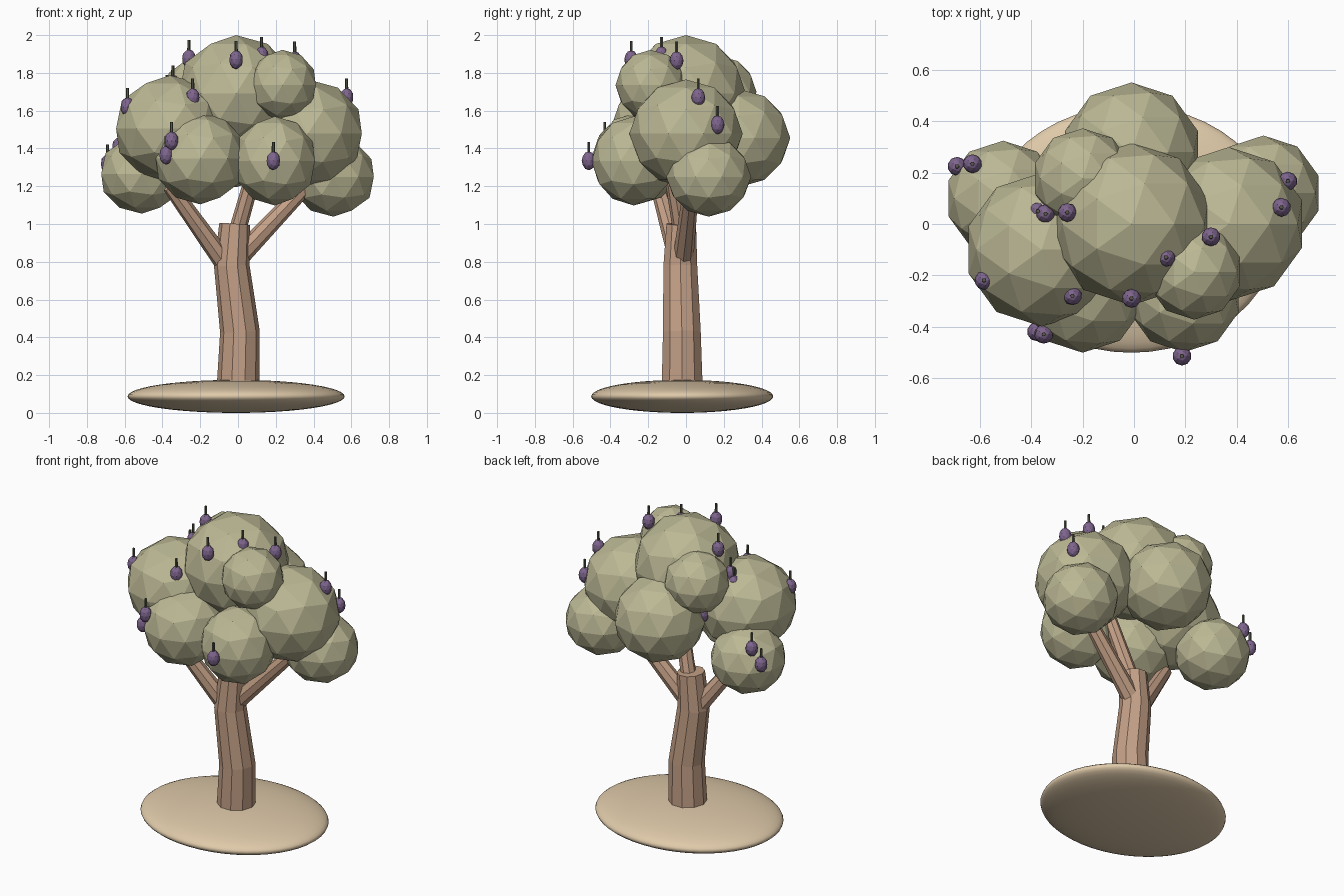
import bpy, bmesh, math
from mathutils import Vector, Matrix

if "Cube" in bpy.data.objects:
    bpy.data.objects.remove(bpy.data.objects["Cube"])


def material(name, rgb):
    m = bpy.data.materials.new(name)
    m.diffuse_color = (*rgb, 1)
    m.use_nodes = True
    m.node_tree.nodes["Principled BSDF"].inputs["Base Color"].default_value = m.diffuse_color
    return m


BARK = material("bark", (0.55, 0.35, 0.24))
LEAF = material("leaves", (0.50, 0.48, 0.30))
SAND = material("ground", (0.74, 0.59, 0.40))
PLUM = material("fruit_skin", (0.21, 0.13, 0.27))
STEM = material("stem", (0.10, 0.10, 0.07))


def add_object(name, bm, mat, smooth=False):
    bmesh.ops.recalc_face_normals(bm, faces=bm.faces)
    for f in bm.faces:
        f.smooth = smooth
    me = bpy.data.meshes.new(name)
    bm.to_mesh(me)
    bm.free()
    me.materials.append(mat)
    ob = bpy.data.objects.new(name, me)
    bpy.context.collection.objects.link(ob)
    return ob


def ball(name, centre, rxy, rz, mat):
    """Faceted icosphere, slightly squashed in height."""
    bm = bmesh.new()
    mtx = Matrix.Translation(centre) @ Matrix.Diagonal((rxy, rxy, rz, 1))
    bmesh.ops.create_icosphere(bm, subdivisions=2, radius=1, matrix=mtx)
    return add_object(name, bm, mat)


def tube(name, path, sides, mat):
    """Capped tapered tube through (x, y, z, radius) points."""
    bm = bmesh.new()
    pts = [Vector(p[:3]) for p in path]
    rings = []
    for i, p in enumerate(pts):
        d = pts[min(i + 1, len(pts) - 1)] - pts[max(i - 1, 0)]
        rot = Vector((0, 0, 1)).rotation_difference(d)
        ring = []
        for k in range(sides):
            a = 2 * math.pi * k / sides
            ring.append(bm.verts.new(p + rot @ Vector((math.cos(a), math.sin(a), 0)) * path[i][3]))
        rings.append(ring)
    for lo, hi in zip(rings, rings[1:]):
        for k in range(sides):
            n = (k + 1) % sides
            bm.faces.new((lo[k], lo[n], hi[n], hi[k]))
    bm.faces.new(rings[0][::-1])
    bm.faces.new(rings[-1])
    return add_object(name, bm, mat)


# Ground mound: smooth flattened ellipsoid
bm = bmesh.new()
bmesh.ops.create_uvsphere(
    bm, u_segments=48, v_segments=24, radius=1,
    matrix=Matrix.Translation((-0.01, -0.02, 0.0875)) @ Matrix.Diagonal((0.575, 0.482, 0.0875, 1)))
add_object("ground_mound", bm, SAND, smooth=True)

# Trunk and branches
tube("trunk", [(0, -0.02, 0.1, 0.115), (0.01, -0.022, 0.43, 0.105),
               (-0.033, -0.03, 0.78, 0.094), (-0.017, -0.025, 1.0, 0.082)], 10, BARK)
tube("left_branch", [(-0.06, -0.03, 0.78, 0.055), (-0.36, -0.15, 1.2, 0.04)], 8, BARK)
tube("right_branch", [(0.0, -0.015, 0.82, 0.055), (0.38, 0.03, 1.22, 0.04)], 8, BARK)
tube("middle_branch", [(-0.01, -0.02, 0.94, 0.046), (0.11, -0.09, 1.36, 0.04)], 8, BARK)

# Foliage clumps: x, y, z, radius, half height
clumps = {
    "top": (-0.01, 0, 1.69, 0.317, 0.31),
    "right_middle": (0.37, 0, 1.478, 0.30, 0.287),
    "left_middle": (-0.36, -0.10, 1.505, 0.30, 0.282),
    "back": (-0.01, 0.28, 1.455, 0.272, 0.26),
    "front_left": (-0.20, -0.255, 1.347, 0.247, 0.243),
    "front_right": (0.195, -0.277, 1.334, 0.223, 0.236),
    "upper_front": (0.235, -0.187, 1.735, 0.186, 0.187),
    "upper_back": (-0.20, 0.178, 1.70, 0.195, 0.19),
    "low_left": (-0.51, 0.10, 1.265, 0.225, 0.21),
    "low_right": (0.505, 0.12, 1.25, 0.225, 0.211),
}
for name, (x, y, z, r, h) in clumps.items():
    ball("foliage_" + name, (x, y, z), r, h, LEAF)

# Fruits, each with an upright stem
fruits = [(-0.585, -0.22, 1.62), (-0.24, -0.28, 1.67), (-0.01, -0.29, 1.87),
          (0.30, -0.05, 1.865), (0.125, -0.13, 1.89), (0.575, 0.065, 1.67),
          (0.60, 0.167, 1.525), (0.187, -0.515, 1.335), (-0.352, -0.43, 1.44),
          (-0.38, -0.42, 1.365), (-0.26, 0.045, 1.875), (-0.345, 0.04, 1.74),
          (-0.375, 0.05, 1.69), (-0.63, 0.235, 1.41), (-0.69, 0.225, 1.32),
          (-0.24, 0.17, 1.50)]
for i, (x, y, z) in enumerate(fruits, 1):
    ball(f"fruit_{i}", (x, y, z), 0.037, 0.05, PLUM)
    tube(f"fruit_stem_{i}", [(x, y, z + 0.035, 0.009), (x, y, z + 0.1, 0.008)], 6, STEM)
